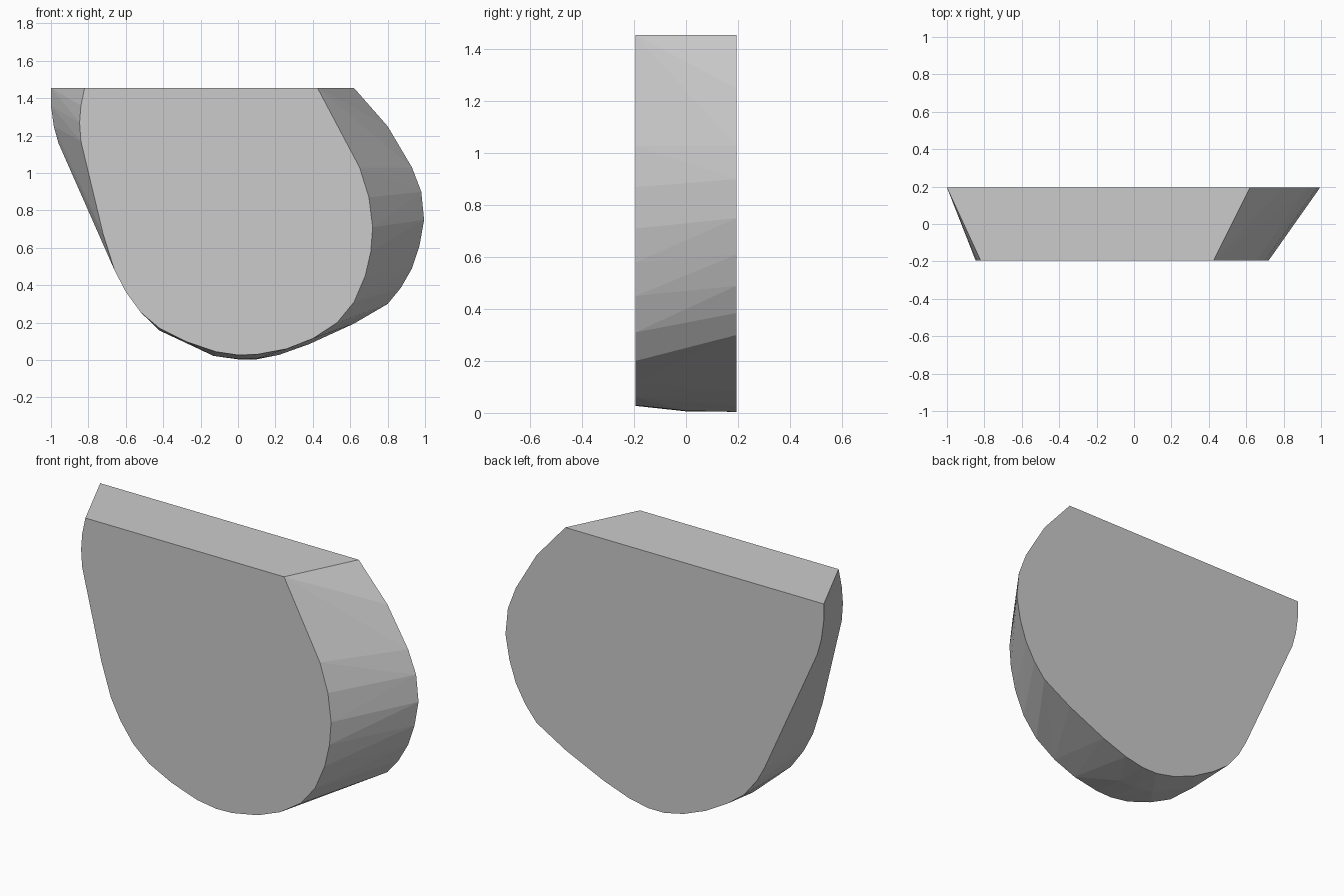
import bpy, bmesh, math

# Front outline (smaller) and back outline (larger), as x, z pairs
front = [(-.82, 1.455), (-.84, 1.36), (-.847, 1.27), (-.84, 1.17), (-.8, 1.0), (-.72, .67),
         (-.66, .48), (-.6, .365), (-.52, .255), (-.42, .17), (-.28, .1), (-.12, .045),
         (0, .027), (.1, .03), (.26, .06), (.4, .115), (.53, .2), (.62, .31),
         (.68, .45), (.71, .58), (.72, .71), (.70, .87), (.65, 1.03), (.425, 1.455)]
back = [(-1.0, 1.455), (-1.0, 1.36), (-.985, 1.25), (-.96, 1.16), (-.63, .43), (-.58, .34),
        (-.5, .24), (-.4, .165), (-.26, .085), (-.12, .03), (0, .004), (.1, .004),
        (.22, .028), (.38, .085), (.62, .195), (.8, .3), (.87, .385), (.93, .49),
        (.97, .61), (.995, .75), (.98, .9), (.93, 1.03), (.8, 1.25), (.62, 1.455)]
# Slight bulge of the underside between the two outlines
bulge = [(-.42, .158), (-.13, .022), (0, .006), (.1, .008)]

# Tapered slab: the faceted rim wraps both outlines
bm = bmesh.new()
for y, outline in ((-.195, front), (.195, back), (0, bulge)):
    for x, z in outline:
        bm.verts.new((x, y, z))
hull = bmesh.ops.convex_hull(bm, input=bm.verts)
loose = [v for v in bm.verts if not v.link_faces]
bmesh.ops.delete(bm, geom=loose, context='VERTS')
bmesh.ops.dissolve_limit(bm, angle_limit=math.radians(0.5), verts=bm.verts, edges=bm.edges)
bmesh.ops.recalc_face_normals(bm, faces=bm.faces)
mesh = bpy.data.meshes.new("tapered_slab")
bm.to_mesh(mesh)
bm.free()
slab = bpy.data.objects.new("tapered_slab", mesh)
bpy.context.collection.objects.link(slab)
